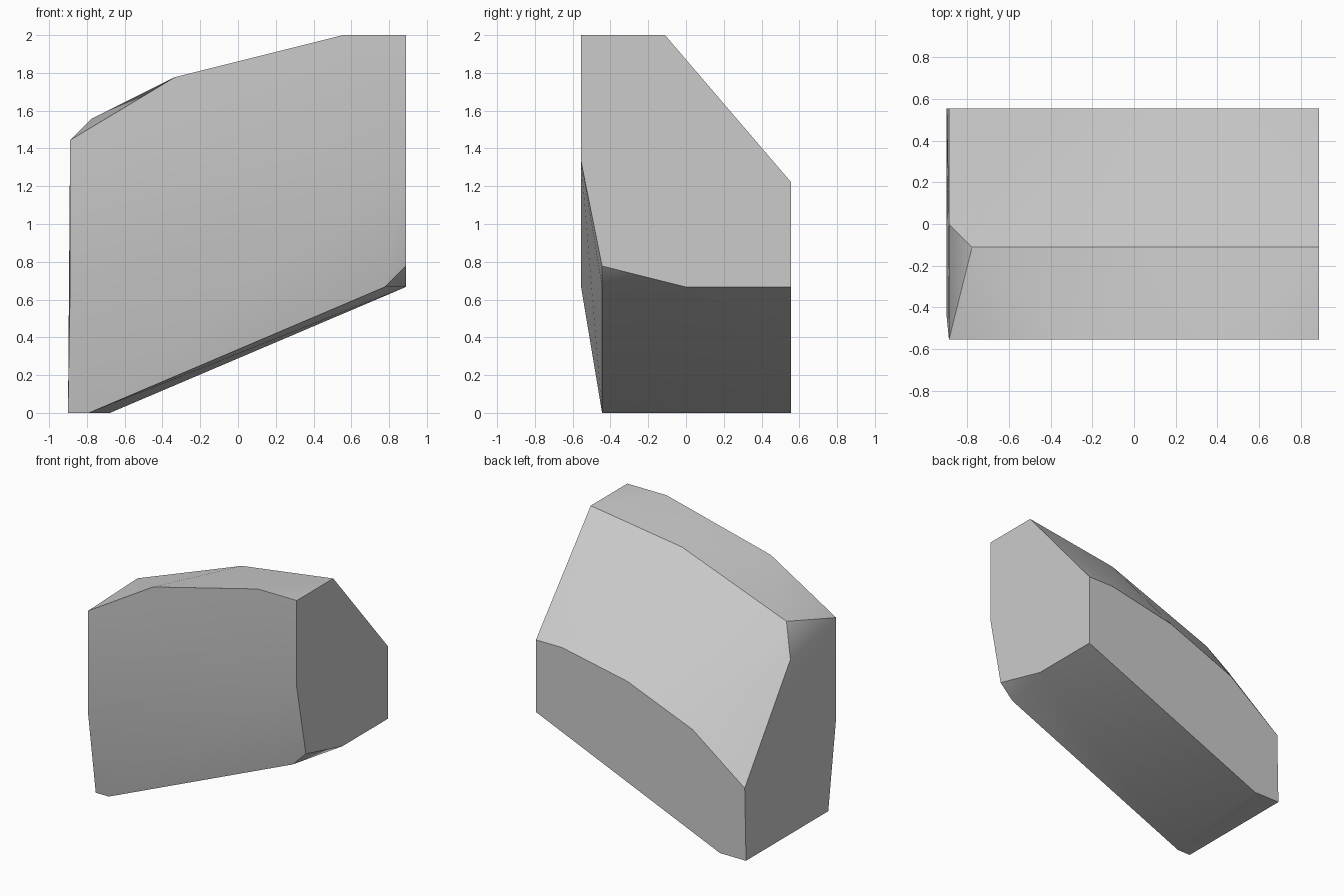
import bpy
import bmesh
import math

cube = bpy.data.objects.get("Cube")
if cube:
    bpy.data.objects.remove(cube, do_unlink=True)

UNIT = 1 / 9  # the boulder's corners sit on a regular lattice

# Cross-sections from front to back: depth -> (x, z) corners
SECTIONS = {
    -5: [(-8, 6), (-8, 13), (-3, 16), (5, 18), (8, 18), (8, 12)],   # front face
    -4: [(-8.1, 0), (-7.1, 0), (7, 6), (8, 7)],                     # lower front edge
    -1: [(-7, 14), (1, 17), (8, 18)],                               # top ridge
    0: [(-8, 12), (8, 6)],                                          # chipped corners
    5: [(-8.1, 0), (-8, 5), (-4, 8), (1, 10), (6, 11), (8, 11),
        (8, 6), (-6.1, 0)],                                         # back face
}


def make_material(name, color):
    mat = bpy.data.materials.new(name)
    mat.use_nodes = True
    mat.diffuse_color = color
    mat.node_tree.nodes["Principled BSDF"].inputs["Base Color"].default_value = color
    return mat


# Boulder: convex skin over the sections
bm = bmesh.new()
for y, corners in SECTIONS.items():
    for x, z in corners:
        bm.verts.new((x * UNIT, y * UNIT, z * UNIT))
hull = bmesh.ops.convex_hull(bm, input=bm.verts)
loose = {v for v in hull["geom_interior"] + hull["geom_unused"]
         if isinstance(v, bmesh.types.BMVert)}
bmesh.ops.delete(bm, geom=list(loose), context="VERTS")

# Merge the flat sides into single faces
bmesh.ops.dissolve_limit(bm, angle_limit=math.radians(1),
                         verts=bm.verts, edges=bm.edges)
bmesh.ops.recalc_face_normals(bm, faces=bm.faces)

mesh = bpy.data.meshes.new("boulder")
bm.to_mesh(mesh)
bm.free()
mesh.materials.append(make_material("stone grey", (0.6, 0.6, 0.6, 1)))
boulder = bpy.data.objects.new("boulder", mesh)
bpy.context.collection.objects.link(boulder)

# Soft shading across the gentle bends, sharp main edges
bpy.ops.object.select_all(action="DESELECT")
boulder.select_set(True)
bpy.context.view_layer.objects.active = boulder
bpy.ops.object.shade_smooth_by_angle(angle=math.radians(30))
